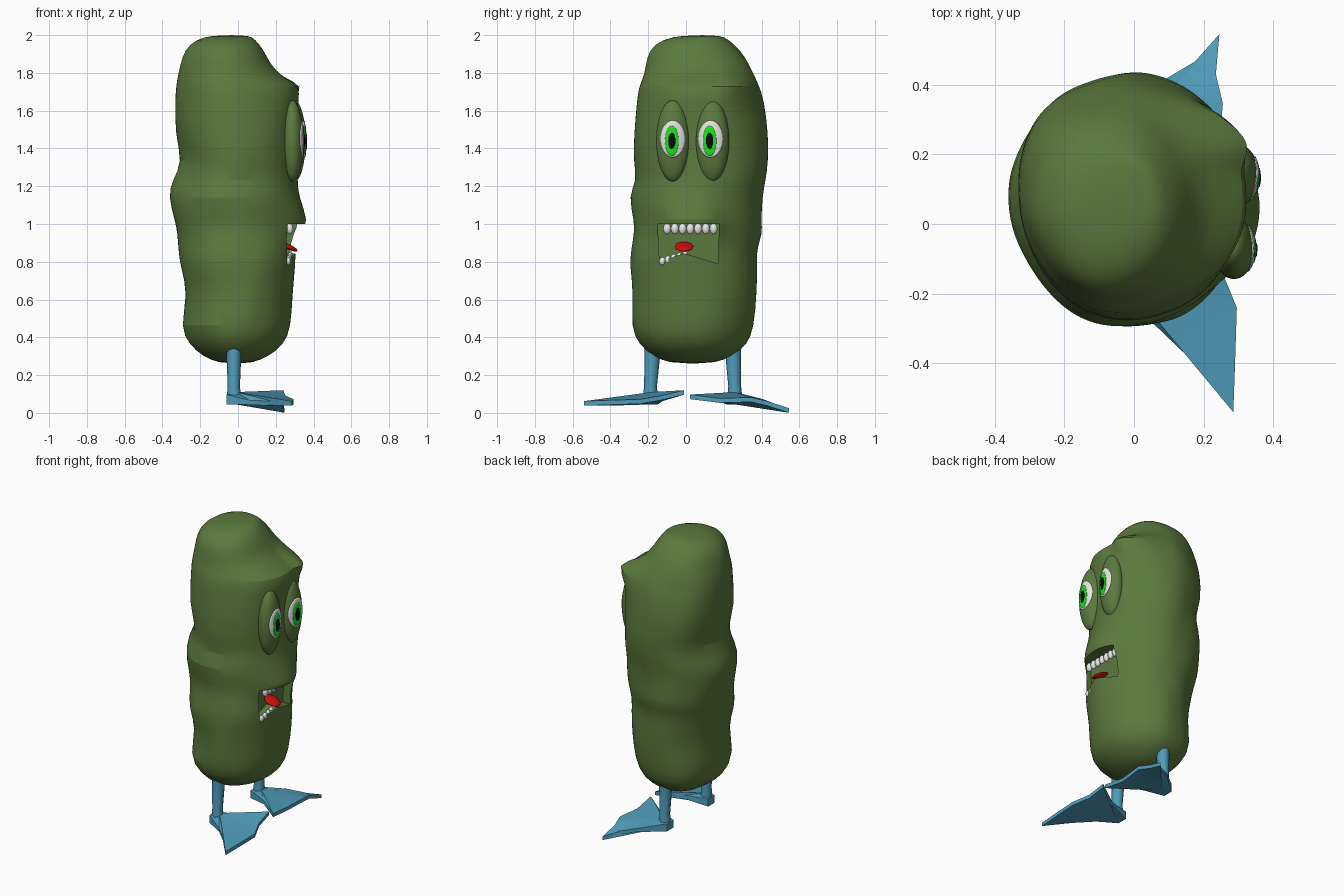
import bpy, bmesh, math
from mathutils import Matrix, Vector, noise

if "Cube" in bpy.data.objects:
    bpy.data.objects.remove(bpy.data.objects["Cube"])


def material(name, r, g, b):
    m = bpy.data.materials.new(name)
    m.use_nodes = True
    m.diffuse_color = (r, g, b, 1)
    m.node_tree.nodes["Principled BSDF"].inputs["Base Color"].default_value = (r, g, b, 1)
    return m


skin = material("pickle green", 0.105, 0.195, 0.048)
blue = material("leg blue", 0.08, 0.34, 0.5)
white = material("white", 0.85, 0.85, 0.85)
iris_green = material("iris green", 0.01, 0.78, 0.01)
black = material("black", 0.003, 0.003, 0.003)
red = material("tongue red", 0.65, 0.004, 0.004)


def make(name, bm, mat, angle=40):
    """Turn a bmesh into a smooth shaded object with one colour."""
    bmesh.ops.recalc_face_normals(bm, faces=bm.faces[:])
    mesh = bpy.data.meshes.new(name)
    bm.to_mesh(mesh)
    bm.free()
    ob = bpy.data.objects.new(name, mesh)
    bpy.context.collection.objects.link(ob)
    if mat:
        mesh.materials.append(mat)
        smooth(ob, angle)
    return ob


def smooth(ob, angle):
    bpy.ops.object.select_all(action="DESELECT")
    ob.select_set(True)
    bpy.context.view_layer.objects.active = ob
    bpy.ops.object.shade_smooth_by_angle(angle=math.radians(angle))


def bake(ob):
    """Replace the mesh by its modified result."""
    dg = bpy.context.evaluated_depsgraph_get()
    mesh = bpy.data.meshes.new_from_object(ob.evaluated_get(dg))
    ob.modifiers.clear()
    ob.data = mesh


def loft(bm, rings):
    """Skin a list of closed rings and cap both ends."""
    rings = [[bm.verts.new(p) for p in ring] for ring in rings]
    for a, b in zip(rings, rings[1:]):
        for i in range(len(a)):
            j = (i + 1) % len(a)
            bm.faces.new((a[i], a[j], b[j], b[i]))
    bm.faces.new(rings[0])
    bm.faces.new(rings[-1])


def ellipsoid(name, centre, radii, mat, tilt=0, segments=24):
    bm = bmesh.new()
    bmesh.ops.create_uvsphere(bm, u_segments=segments, v_segments=segments // 2, radius=1)
    bm.transform(Matrix.Translation(centre) @ Matrix.Rotation(tilt, 4, "Y")
                 @ Matrix.Diagonal((*radii, 1)))
    return make(name, bm, mat, 60)


# Body: height, then back, face, right and left limits, in hundredths
LEVELS = [
    (200, -12, 6, 0, 18), (198, -22, 9, -12, 22), (192, -28, 14, -19, 29),
    (185, -30, 17, -21, 33), (178, -32, 21, -22, 36), (173, -33, 25, -24, 38),
    (166, -34, 30, -25, 41), (147, -33, 31, -28, 44), (133, -29, 31, -27, 43),
    (123, -34, 32, -25, 42), (115, -37, 32, -30, 41), (101, -34, 32, -27, 40),
    (95, -33, 30, -28, 40), (86, -32, 30, -30, 37), (78, -31, 30, -31, 38),
    (63, -27, 29, -27, 37), (45, -30, 28, -29, 36), (36, -26, 24, -25, 32),
    (30, -20, 16, -17, 25), (26, -9, 7, -8, 16)]
# Brow shelf, its pulled out corner, and upper lip: y, z, width, height, amount
BUMPS = [(0.07, 1.72, 0.28, 0.05, 0.08), (0.27, 1.74, 0.09, 0.045, 0.09),
         (0.01, 1.01, 0.17, 0.07, 0.06)]


def body_point(level, angle):
    z, back, face, right, left = (v / 100 for v in level)
    c, s = math.cos(angle), math.sin(angle)
    power = 2 / (2.2 if c < 0 < s else 2.05)
    x = (back + face) / 2 + (face - back) / 2 * math.copysign(abs(c) ** power, c)
    y = (left + right) / 2 + (left - right) / 2 * math.copysign(abs(s) ** power, s)
    if c > 0:
        for by, bz, wy, wz, amount in BUMPS:
            x += amount * math.exp(-((y - by) / wy) ** 4 - ((z - bz) / wz) ** 2)
    p = Vector((x, y, z))
    lump = 0.008 if c > 0.3 else 0.022
    return p + Vector((c, s, 0)) * lump * noise.noise(p * 5)


SIDES = 48
bm = bmesh.new()
loft(bm, [[body_point(lv, math.tau * i / SIDES) for i in range(SIDES)] for lv in LEVELS])
body = make("body", bm, skin)
body.modifiers.new("round", "SUBSURF").levels = 1

# Mouth hollow
MOUTH = [(-0.15, 1.0), (-0.14, 0.8), (-0.01, 0.845), (0.17, 0.79), (0.175, 1.0)]
bm = bmesh.new()
loft(bm, [[(x, y, z) for y, z in MOUTH] for x in (0.22, 0.6)])
cutter = make("mouth_cutter", bm, None)
cutter.hide_render = True
cut = body.modifiers.new("mouth", "BOOLEAN")
cut.object = cutter
cut.operation = "DIFFERENCE"
cut.solver = "EXACT"
bake(body)
bpy.data.objects.remove(cutter)
smooth(body, 40)

# Teeth and tongue
for i in range(7):
    ellipsoid(f"upper_tooth_{i + 1}", (0.275, -0.1 + 0.041 * i, 0.975), (0.018, 0.021, 0.03), white, 0, 12)
for i in range(5):
    ellipsoid(f"lower_tooth_{i + 1}", (0.265 + 0.003 * i, -0.125 + 0.03 * i, 0.803 + 0.008 * i),
              (0.014, 0.017, 0.022), white, 0, 12)
ellipsoid("tongue", (0.265, -0.01, 0.88), (0.055, 0.05, 0.014), red, 0.42)


# Eyes: bulging lids with thin curved plates for white, iris and pupil
def eye_plate(name, lid, radii, centre, size, lift, mat):
    bm = bmesh.new()
    rings = 8
    bmesh.ops.create_circle(bm, cap_ends=True, cap_tris=True, segments=40, radius=1)
    bmesh.ops.subdivide_edges(bm, edges=[e for e in bm.edges if not e.is_boundary], cuts=rings)
    for v in bm.verts:
        y, z = centre[0] + v.co.x * size[0], centre[1] + v.co.y * size[1]
        r = ((y - lid[1]) / radii[1]) ** 2 + ((z - lid[2]) / radii[2]) ** 2
        v.co = (lid[0] + radii[0] * math.sqrt(max(0, 1 - r)) + lift, y, z)
    ob = make(name, bm, mat, 60)
    if sum(p.normal.x for p in ob.data.polygons) < 0:
        ob.data.flip_normals()
    solid = ob.modifiers.new("thickness", "SOLIDIFY")
    solid.thickness = 0.007
    bake(ob)


for side, x, y, look in (("right", 0.287, -0.07, -0.07), ("left", 0.298, 0.14, 0.13)):
    lid, radii = (x, y, 1.44), (0.06, 0.088, 0.215)
    ellipsoid(side + "_eyelid", lid, radii, skin, 0, 40)
    eye_plate(side + "_eye_white", lid, radii, (look, 1.45), (0.066, 0.098), 0.003, white)
    eye_plate(side + "_iris", lid, radii, (look - 0.005, 1.44), (0.036, 0.08), 0.005, iris_green)
    eye_plate(side + "_pupil", lid, radii, (look - 0.005, 1.44), (0.019, 0.042), 0.007, black)


# Legs and webbed feet
def leg(name, top, bottom):
    bm = bmesh.new()
    rings = []
    for z, y, size in ((0.4, top, 0.045), (0.3, top, 0.041), (0.14, bottom, 0.034), (0.06, bottom, 0.042)):
        rings.append([(-0.022 + 0.95 * size * math.cos(math.tau * i / 8),
                       y + size * math.sin(math.tau * i / 8), z) for i in range(8)])
    loft(bm, rings)
    make(name, bm, blue, 50)


def foot(name, ankle, outline):
    bm = bmesh.new()
    for sign in (1, -1):
        hub = bm.verts.new((-0.01, ankle, 0.11 if sign > 0 else 0.045))
        rim = [bm.verts.new((x, y, z + sign * (0.012 if x > 0 else 0.026))) for x, y, z in outline]
        for i, v in enumerate(rim):
            bm.faces.new((hub, rim[i - 1], v))
        if sign > 0:
            upper = rim
    for i in range(len(rim)):
        bm.faces.new((upper[i - 1], upper[i], rim[i], rim[i - 1]))
    make(name, bm, blue, 30)


leg("right_leg", -0.178, -0.188)
leg("left_leg", 0.25, 0.258)
foot("right_foot", -0.185, [
    (-0.06, -0.15, 0.07), (-0.06, -0.22, 0.07), (0.06, -0.29, 0.055), (0.18, -0.405, 0.05),
    (0.285, -0.54, 0.05), (0.29, -0.4, 0.055), (0.295, -0.24, 0.06), (0.25, -0.13, 0.08),
    (0.24, -0.01, 0.108), (0.09, -0.11, 0.085)])
foot("left_foot", 0.258, [
    (-0.06, 0.22, 0.07), (-0.06, 0.29, 0.07), (0.08, 0.41, 0.06), (0.19, 0.475, 0.035),
    (0.245, 0.545, 0.013), (0.235, 0.43, 0.05), (0.255, 0.345, 0.07), (0.24, 0.18, 0.065),
    (0.25, 0.02, 0.085), (0.09, 0.15, 0.08)])
